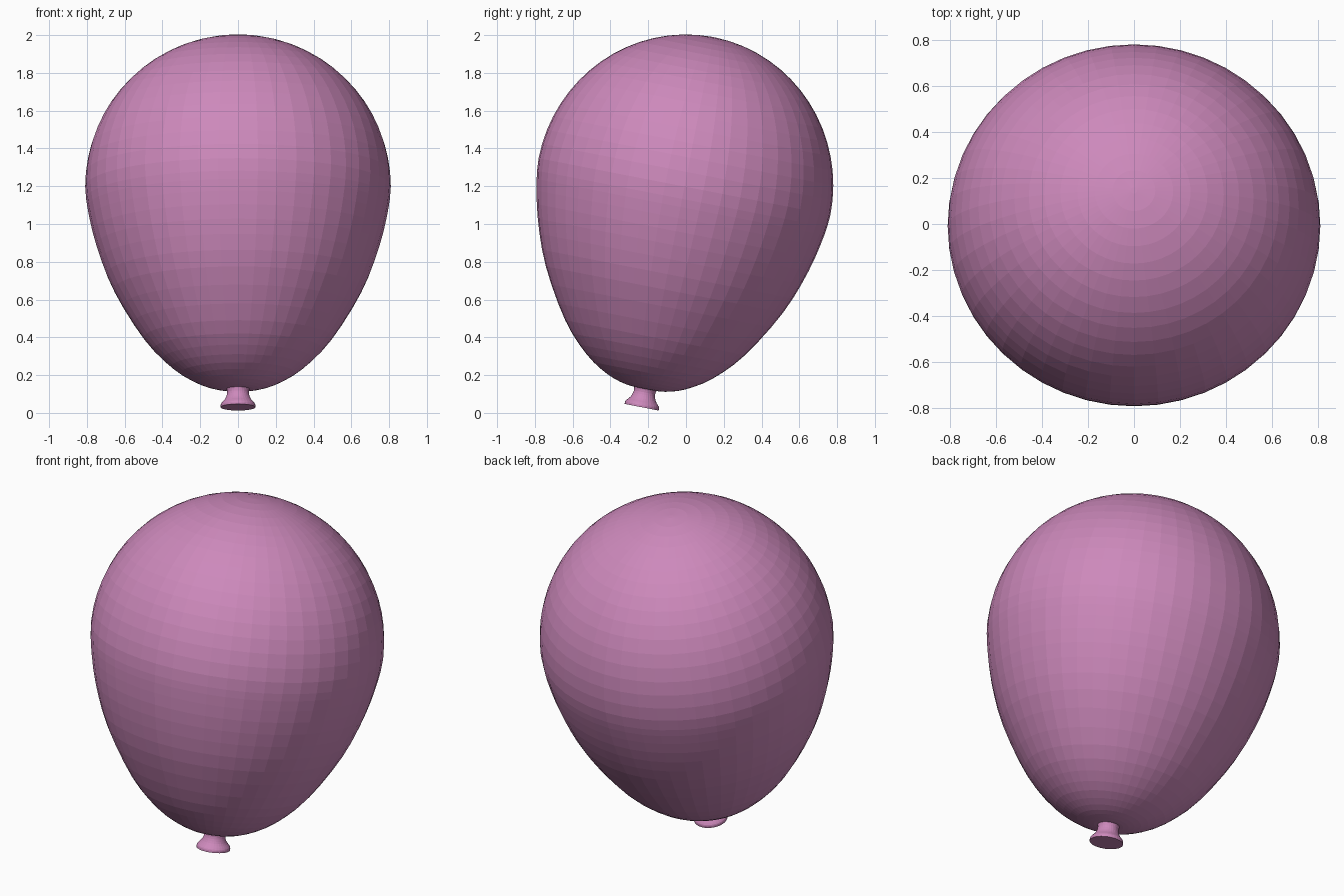
import bpy, bmesh, math
from mathutils import Vector, Matrix

if "Cube" in bpy.data.objects:
    bpy.data.objects.remove(bpy.data.objects["Cube"])

SEGMENTS = 48
TILT = math.radians(-11)          # whole balloon leans, knot towards the front
ORIGIN = Vector((0, -0.235, 0.03))  # centre of the knot's lower rim

pink = bpy.data.materials.new("pink_rubber")
pink.diffuse_color = (0.61, 0.25, 0.50, 1)
pink.use_nodes = True
pink.node_tree.nodes["Principled BSDF"].inputs["Base Color"].default_value = pink.diffuse_color


def smooth_profile(pts, steps):
    """Catmull-Rom curve through (radius, height) points."""
    p = [Vector(q) for q in pts]
    p = [2 * p[0] - p[1]] + p + [2 * p[-1] - p[-2]]
    out = []
    for i in range(1, len(p) - 2):
        a, b, c, d = p[i - 1:i + 3]
        for k in range(steps):
            t = k / steps
            out.append(0.5 * (2 * b + (c - a) * t + (2 * a - 5 * b + 4 * c - d) * t * t
                              + (3 * b - a - 3 * c + d) * t ** 3))
    return out + [p[-2]]


def lathe(name, profile, segments, x_scale=1.0):
    """Revolve a profile, cap both ends and lean it over."""
    bm = bmesh.new()
    rings = []
    for r, h in profile:
        rings.append([bm.verts.new((r * x_scale * math.cos(2 * math.pi * i / segments),
                                    r * math.sin(2 * math.pi * i / segments), h))
                      for i in range(segments)])
    for low, high in zip(rings, rings[1:]):
        for i in range(segments):
            j = (i + 1) % segments
            bm.faces.new((low[i], low[j], high[j], high[i]))
    bm.faces.new(rings[0][::-1])
    bm.faces.new(rings[-1])
    bm.transform(Matrix.Translation(ORIGIN) @ Matrix.Rotation(TILT, 4, 'X'))
    mesh = bpy.data.meshes.new(name)
    bm.to_mesh(mesh)
    bm.free()
    mesh.materials.append(pink)
    obj = bpy.data.objects.new(name, mesh)
    bpy.context.collection.objects.link(obj)
    return obj


# Balloon body: tapering lower half and a nearly spherical dome
lower = smooth_profile([(0.03, 0.098), (0.107, 0.104), (0.21, 0.137), (0.34, 0.22),
                        (0.485, 0.375), (0.64, 0.635), (0.73, 0.875),
                        (0.776, 1.08), (0.787, 1.19)], 3)
dome = [(0.787 * math.cos(a), 1.19 + 0.806 * math.sin(a))
        for a in (math.radians(89 * k / 16) for k in range(1, 17))]
lathe("balloon_body", [tuple(p) for p in lower] + dome, SEGMENTS, 1.028)

# Knot: narrow neck flaring to a flat rim
neck = smooth_profile([(0.092, 0.0), (0.09, 0.018), (0.068, 0.045),
                       (0.057, 0.08), (0.065, 0.115)], 3)
lathe("balloon_knot", [tuple(p) for p in neck], 32)
